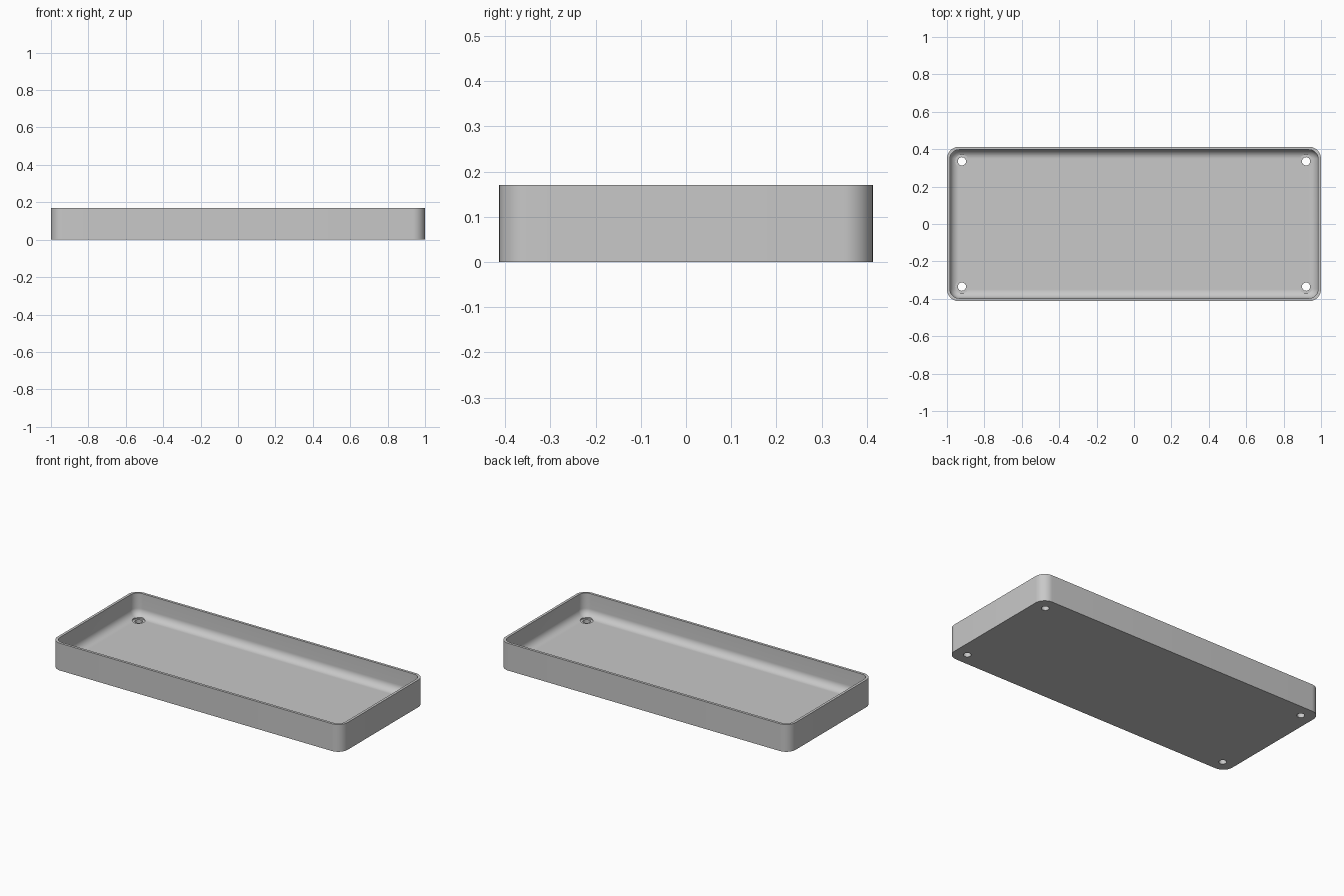
import bpy, bmesh, math

old = bpy.data.objects.get("Cube")
if old:
    bpy.data.objects.remove(old)

HALF_X, HALF_Y, HEIGHT = 1.0, 0.413, 0.17
CORNER, WALL, FLOOR, FILLET = 0.065, 0.016, 0.03, 0.046
STEPS = 12

grey = bpy.data.materials.new("plain grey")
grey.use_nodes = True
colour = (0.58, 0.58, 0.58, 1)
grey.diffuse_color = colour
grey.node_tree.nodes["Principled BSDF"].inputs["Base Color"].default_value = colour


def rounded_ring(bm, inset, z):
    """Rounded rectangle of vertices, pulled in from the outer wall."""
    r = CORNER - inset
    ring = []
    for q, (sx, sy) in enumerate([(1, 1), (-1, 1), (-1, -1), (1, -1)]):
        for i in range(STEPS + 1):
            a = (q + i / STEPS) * math.pi / 2
            ring.append(bm.verts.new((sx * (HALF_X - CORNER) + r * math.cos(a),
                                      sy * (HALF_Y - CORNER) + r * math.sin(a), z)))
    return ring


def add_object(name, bm):
    bmesh.ops.recalc_face_normals(bm, faces=bm.faces)
    mesh = bpy.data.meshes.new(name)
    bm.to_mesh(mesh)
    bm.free()
    mesh.materials.append(grey)
    obj = bpy.data.objects.new(name, mesh)
    bpy.context.collection.objects.link(obj)
    return obj


# Tray shell: outer wall, rim, inner wall, rounded fillet, floor
profile = [(0, 0), (0, HEIGHT), (WALL, HEIGHT)]
for i in range(STEPS + 1):
    a = i / STEPS * math.pi / 2
    profile.append((WALL + FILLET * (1 - math.cos(a)),
                    FLOOR + FILLET * (1 - math.sin(a))))
bm = bmesh.new()
rings = [rounded_ring(bm, inset, z) for inset, z in profile]
for low, high in zip(rings, rings[1:]):
    for i in range(len(low)):
        j = (i + 1) % len(low)
        bm.faces.new((low[i], low[j], high[j], high[i]))
bm.faces.new(rings[0])
bm.faces.new(rings[-1])
tray = add_object("tray", bm)

# Screw holes: through hole with a wider seat above it
hole_profile = [(0.022, -0.05), (0.022, FLOOR - 0.004),
                (0.036, FLOOR - 0.004), (0.036, 0.12)]
bm = bmesh.new()
for sx in (-1, 1):
    for sy in (-1, 1):
        circles = [[bm.verts.new((sx * 0.92 + r * math.cos(k * math.tau / 32),
                                  sy * 0.335 + r * math.sin(k * math.tau / 32), z))
                    for k in range(32)] for r, z in hole_profile]
        for low, high in zip(circles, circles[1:]):
            for i in range(32):
                j = (i + 1) % 32
                bm.faces.new((low[i], low[j], high[j], high[i]))
        bm.faces.new(circles[0])
        bm.faces.new(circles[-1])
cutter = add_object("screw_hole_cutter", bm)
cutter.hide_render = True

# Cut the holes, then smooth the curved surfaces
cut = tray.modifiers.new("screw_holes", 'BOOLEAN')
cut.operation = 'DIFFERENCE'
cut.solver = 'EXACT'
cut.object = cutter
bpy.ops.object.select_all(action='DESELECT')
tray.select_set(True)
bpy.context.view_layer.objects.active = tray
bpy.ops.object.modifier_apply(modifier=cut.name)
bpy.data.objects.remove(cutter)
bpy.ops.object.shade_smooth_by_angle(angle=math.radians(30))
